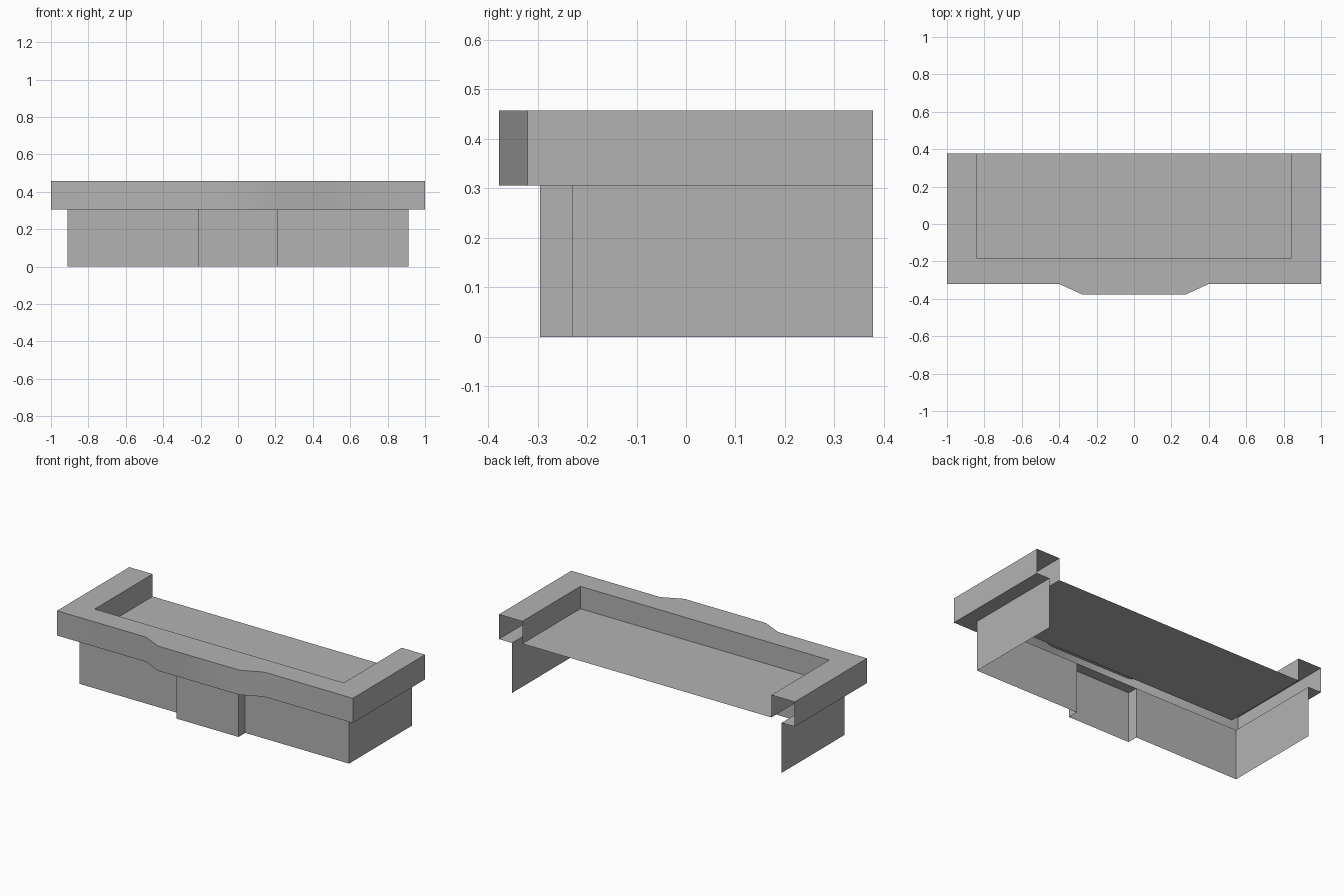
import bpy
import bmesh

cube = bpy.data.objects.get("Cube")
if cube:
    bpy.data.objects.remove(cube)

grey = bpy.data.materials.new("plain_grey")
grey.use_nodes = True
colour = (0.45, 0.45, 0.45, 1)
grey.diffuse_color = colour
grey.node_tree.nodes["Principled BSDF"].inputs["Base Color"].default_value = colour

BACK, TOP, LEDGE, FLOOR = 0.378, 0.457, 0.306, 0.32


def mirrored(half):
    """Complete a right-half path (back to middle) with its left half."""
    return half + [(-x, y) for x, y in reversed(half)]


def wall(bm, path, z0, z1):
    """Upright open strip along a path."""
    for a, b in zip(path, path[1:]):
        corners = [(*a, z0), (*b, z0), (*b, z1), (*a, z1)]
        bm.faces.new([bm.verts.new(c) for c in corners])


def plate(bm, outline, z):
    """Flat face at one height."""
    bm.faces.new([bm.verts.new((x, y, z)) for x, y in outline])


def finish(bm, name):
    bmesh.ops.remove_doubles(bm, verts=bm.verts, dist=0.0001)
    mesh = bpy.data.meshes.new(name)
    bm.to_mesh(mesh)
    bm.free()
    mesh.materials.append(grey)
    obj = bpy.data.objects.new(name, mesh)
    bpy.context.collection.objects.link(obj)
    bpy.ops.object.select_all(action='DESELECT')
    obj.select_set(True)
    bpy.context.view_layer.objects.active = obj
    bpy.ops.object.shade_smooth_by_angle()


# Plan outlines, all running from the right back corner round the front
outer = mirrored([(-1, BACK), (-1, -0.32), (-0.4, -0.32), (-0.275, -0.378)])
inner = mirrored([(-0.842, BACK), (-0.842, -0.182)])
base = mirrored([(-0.912, BACK), (-0.912, -0.23), (-0.21, -0.23), (-0.21, -0.295)])
ledge_inner = mirrored([(-0.912, BACK), (-0.912, -0.23)])

# Hollow rim, open at the back, with a ledge underneath
bm = bmesh.new()
wall(bm, outer, LEDGE, TOP)
wall(bm, inner[::-1], FLOOR, TOP)
plate(bm, outer + inner[::-1], TOP)
plate(bm, ledge_inner + outer[::-1], LEDGE)
finish(bm, "parapet_rim")

# Floor inside the rim
bm = bmesh.new()
plate(bm, inner, FLOOR)
finish(bm, "floor_panel")

# Thin lower walls with the projecting centre bay
bm = bmesh.new()
wall(bm, base, 0, LEDGE)
finish(bm, "base_walls")
